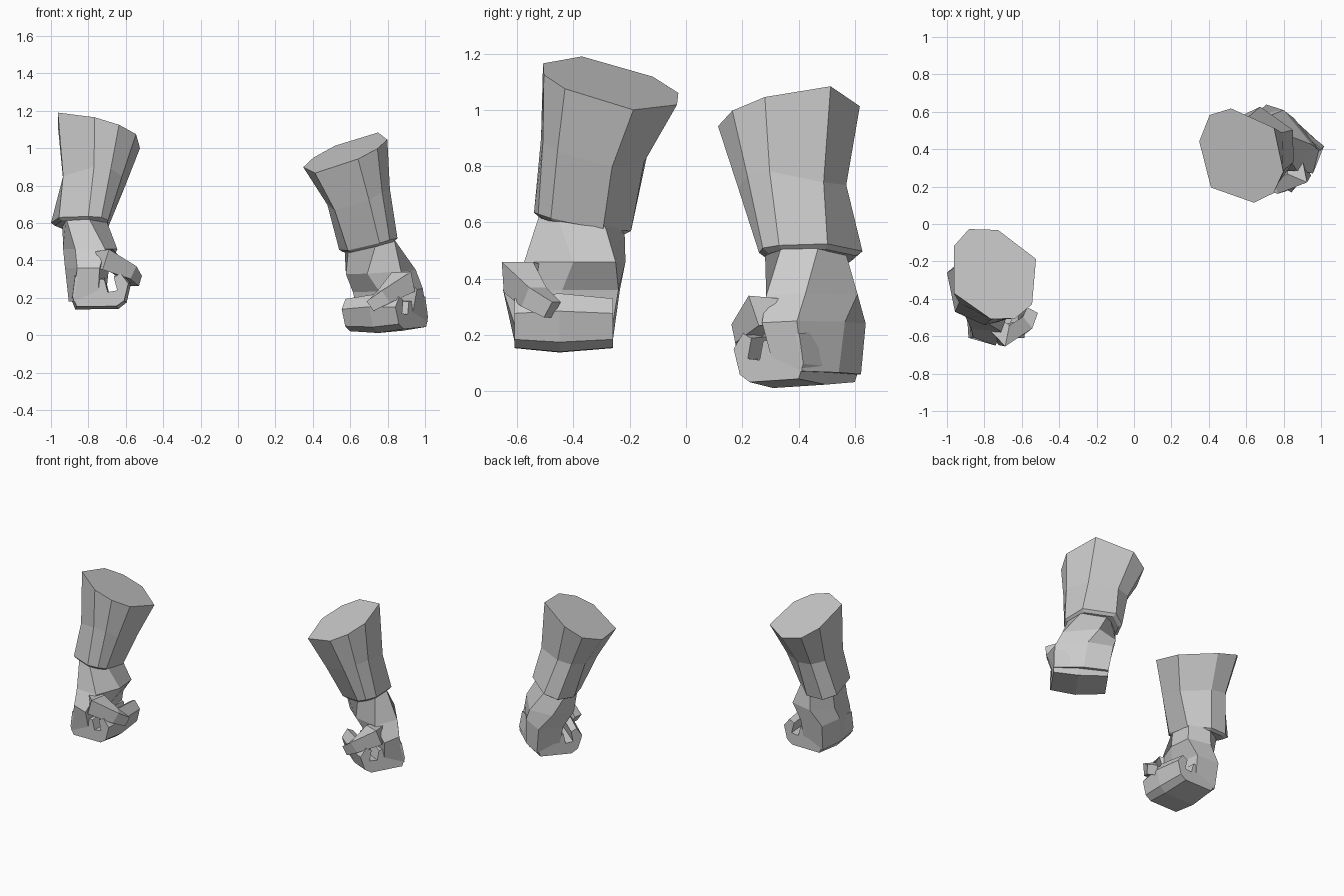
import bpy, bmesh
from mathutils import Vector, Matrix

if "Cube" in bpy.data.objects:
    bpy.data.objects.remove(bpy.data.objects["Cube"])


def loft(name, rings):
    """Closed skin through rings of equal point count."""
    bm = bmesh.new()
    rows = [[bm.verts.new(p) for p in r] for r in rings]
    n = len(rows[0])
    for a, b in zip(rows, rows[1:]):
        for i in range(n):
            j = (i + 1) % n
            bm.faces.new((a[i], a[j], b[j], b[i]))
    bm.faces.new(rows[0][::-1])
    bm.faces.new(rows[-1])
    bmesh.ops.recalc_face_normals(bm, faces=bm.faces)
    me = bpy.data.meshes.new(name)
    bm.to_mesh(me)
    bm.free()
    ob = bpy.data.objects.new(name, me)
    bpy.context.collection.objects.link(ob)
    return ob


def frame(center, across, side, sign):
    """Matrix with axes along the cuff mouth; sign -1 mirrors it."""
    e1 = Vector(across).normalized()
    e2 = Vector(side)
    e2 = (e2 - e1 * e2.dot(e1)).normalized()
    m = Matrix((e1, e2, e1.cross(e2) * sign)).transposed().to_4x4()
    m.translation = Vector(center)
    return m


def turn(pivot, angle, axis):
    t = Matrix.Translation(pivot)
    return t @ Matrix.Rotation(angle, 4, axis) @ t.inverted()


# Cuff: flared mouth, pinched middle, wrist rim and small lip
mouth = [(-.963, -.118, 1.118), (-.882, -.027, 1.06), (-.727, -.032, 1.018), (-.524, -.187, 1.0),
         (-.545, -.43, 1.075), (-.636, -.505, 1.125), (-.766, -.508, 1.165), (-.963, -.37, 1.19)]
middle = [(-.936, -.22, .84), (-.88, -.14, .83), (-.77, -.149, .814), (-.604, -.263, .796),
          (-.62, -.457, .85), (-.68, -.508, .89), (-.77, -.515, .90), (-.935, -.42, .85)]
rim = [(-1.0, -.26, .60), (-.93, -.20, .57), (-.81, -.195, .57), (-.695, -.295, .575),
       (-.695, -.48, .615), (-.73, -.525, .63), (-.80, -.54, .635), (-.957, -.47, .63)]
mid = sum((Vector(p) for p in rim), Vector()) / 8
lip = [mid.lerp(Vector(p), .88) - Vector((0, 0, .015)) for p in rim]

# Palm: six-sided rings from wrist to knuckles
palm = [
    (.63, [(-.92, -.46), (-.94, -.29), (-.82, -.22), (-.71, -.30), (-.71, -.46), (-.80, -.52)]),
    (.46, [(-.87, -.56), (-.935, -.33), (-.82, -.215), (-.66, -.25), (-.645, -.40), (-.71, -.575)]),
    (.36, [(-.86, -.605), (-.925, -.40), (-.90, -.235), (-.73, -.24), (-.69, -.44), (-.74, -.65)]),
    (.18, [(-.88, -.61), (-.905, -.42), (-.89, -.26), (-.74, -.27), (-.71, -.44), (-.75, -.59)]),
]
palm_rings = [[(x, y, z) for x, y in ring] for z, ring in palm]

# Curled fingers: one hook profile repeated across the fist
hook = [(-.88, .33), (-.895, .20), (-.87, .138), (-.64, .14), (-.595, .175), (-.57, .285), (-.615, .348),
        (-.655, .325), (-.635, .24), (-.69, .23), (-.71, .31)]
slices = [(-.61, .84), (-.45, 1.0), (-.26, .84)]
finger_rings = [[(-.77 + (x + .77) * (s + 1) / 2, y, .235 + (z - .235) * s) for x, z in hook]
                for y, s in slices]

# Thumb: square tapered sections along a bent path
path = [Vector(p) for p in ((-.78, -.50, .40), (-.695, -.595, .405), (-.585, -.54, .335), (-.55, -.475, .29))]
radii = [.04, .057, .04, .032]
thumb_rings = []
for i, (p, r) in enumerate(zip(path, radii)):
    tan = (path[min(i + 1, 3)] - path[max(i - 1, 0)]).normalized()
    side = tan.cross(Vector((0, 0, 1))).normalized()
    up = side.cross(tan)
    thumb_rings.append([p + (side * a + up * b) * r for a, b in ((1, 1), (-1, 1), (-1, -1), (1, -1))])

# Second gauntlet: mirrored into its own cuff frame, with a turned wrist
fa = frame((-.754, -.271, 1.095), (.439, .198, -.19), (-.24, .47, -.07), 1)
fb = frame((.5775, .367, .976), (-.348, -.31, -.215), (-.349, .401, -.06), -1)
to_right = fb @ fa.inverted()
bend = (Matrix.Translation((-.045, -.01, -.012)) @ turn((-.78, -.57, .3), .2, 'Z')
        @ turn((-.82, -.37, .58), -.05, 'X'))

parts = {"cuff": [mouth, middle, rim, lip], "palm": palm_rings,
         "fingers": finger_rings, "thumb": thumb_rings}
for part, rings in parts.items():
    loft("left_" + part, rings)
    moved = []
    for i, r in enumerate(rings):
        # the cuff and the wrist end of the palm stay in line
        fixed = part == "cuff" or (part == "palm" and i == 0)
        m = to_right if fixed else to_right @ bend
        moved.append([m @ Vector(p) for p in r])
    loft("right_" + part, moved)
